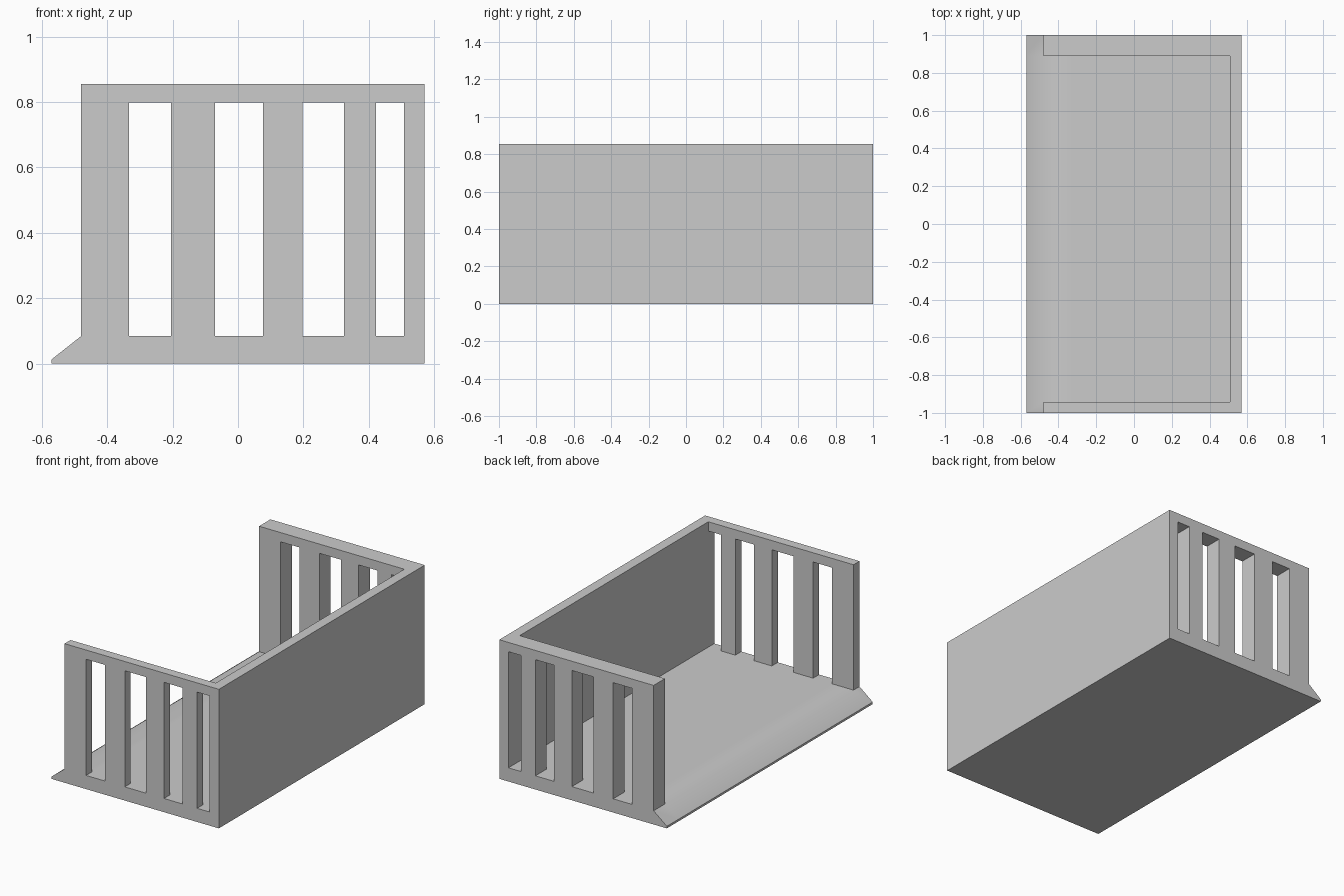
import bpy, bmesh, math

if "Cube" in bpy.data.objects:
    bpy.data.objects.remove(bpy.data.objects["Cube"])

# Break lines of the shell: x = lip, posts, windows, back wall; y = side walls; z = floor, windows, top rail
XS = [-0.57, -0.48, -0.333, -0.205, -0.07, 0.076, 0.197, 0.324, 0.422, 0.508, 0.57]
YS = [-1.0, -0.942, 0.89, 1.0]
ZS = [0.0, 0.084, 0.798, 0.855]
LIP_HEIGHT = 0.013
WINDOW_COLUMNS = (2, 4, 6, 8)


def solid(i, j, k):
    """True where the shell has material."""
    if not (0 <= i < len(XS) - 1 and 0 <= j < len(YS) - 1 and 0 <= k < len(ZS) - 1):
        return False
    if k == 0:                       # floor slab with front lip
        return True
    if i == 0:                       # nothing above the lip
        return False
    if i == len(XS) - 2:             # back wall
        return True
    if j == 1:                       # open interior
        return False
    return not (k == 1 and i in WINDOW_COLUMNS)   # barred side walls


bm = bmesh.new()
verts = {}


def vert(i, j, k):
    if (i, j, k) not in verts:
        z = LIP_HEIGHT if (i == 0 and k == 1) else ZS[k]   # lip slopes down
        verts[i, j, k] = bm.verts.new((XS[i], YS[j], z))
    return verts[i, j, k]


# Skin: one face wherever material meets air
for i in range(len(XS) - 1):
    for j in range(len(YS) - 1):
        for k in range(len(ZS) - 1):
            if not solid(i, j, k):
                continue
            for axis in range(3):
                for side in (0, 1):
                    near = [i, j, k]
                    near[axis] += 2 * side - 1
                    if solid(*near):
                        continue
                    loop = []
                    for a, b in ((0, 0), (1, 0), (1, 1), (0, 1)):
                        c = [i, j, k]
                        c[axis] += side
                        c[(axis + 1) % 3] += a
                        c[(axis + 2) % 3] += b
                        loop.append(vert(*c))
                    bm.faces.new(loop if side else loop[::-1])

mesh = bpy.data.meshes.new("barred_tray")
bm.to_mesh(mesh)
bm.free()
tray = bpy.data.objects.new("barred_tray", mesh)
bpy.context.collection.objects.link(tray)

# Soft shading where the lip meets the floor, crisp elsewhere
bpy.context.view_layer.objects.active = tray
tray.select_set(True)
bpy.ops.object.shade_smooth_by_angle(angle=math.radians(45))
